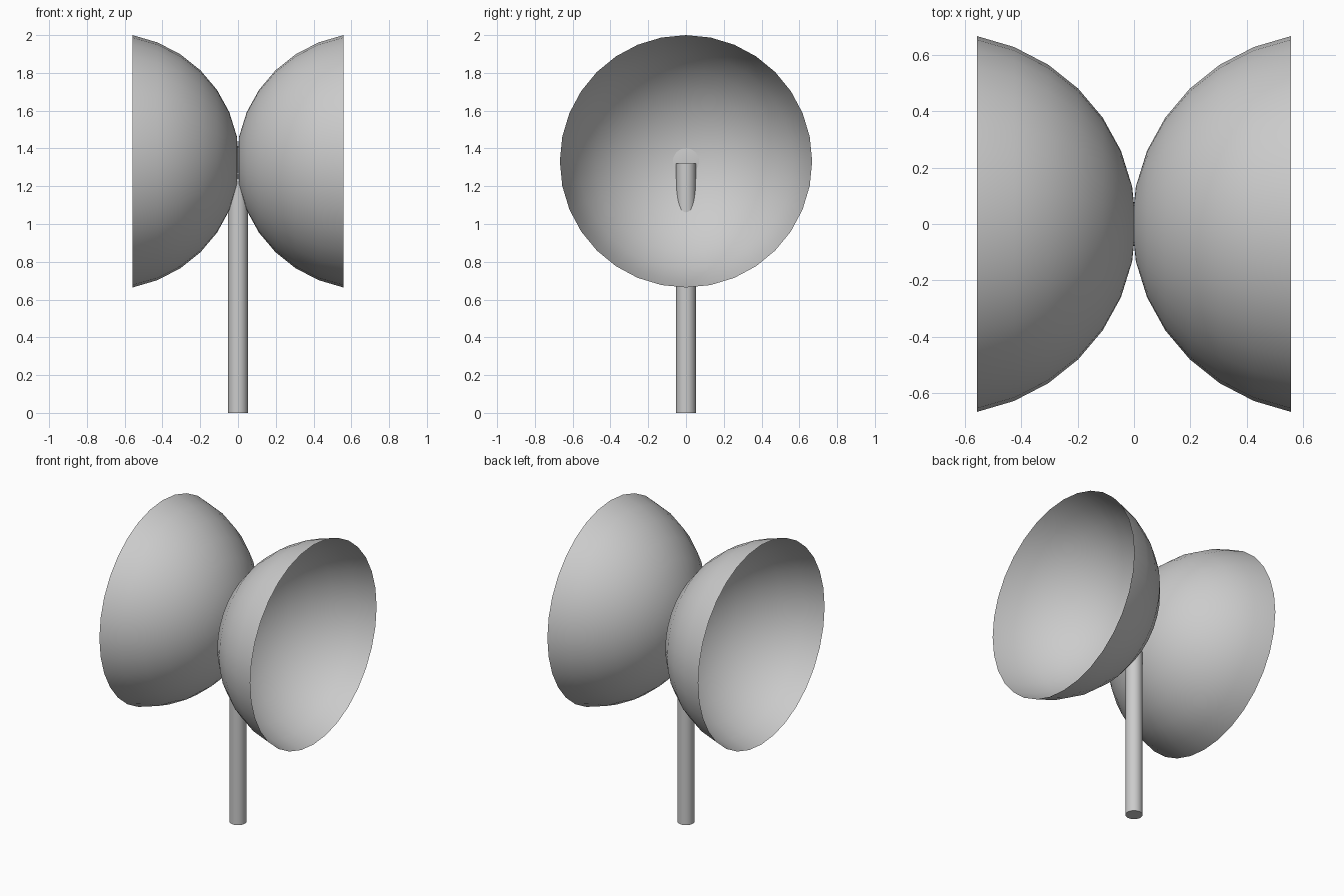
import bpy
import bmesh
import math
from mathutils import Matrix

cube = bpy.data.objects.get("Cube")
if cube:
    bpy.data.objects.remove(cube, do_unlink=True)

# Single plain grey
grey = bpy.data.materials.new("light_grey")
grey.use_nodes = True
COLOUR = (0.6, 0.6, 0.6, 1)
grey.diffuse_color = COLOUR
grey.node_tree.nodes["Principled BSDF"].inputs["Base Color"].default_value = COLOUR

CENTRE_Z = 1.332
RADIUS = 0.681       # bowl radius across the axis
DEPTH = 0.702        # bowl radius along the axis
OFFSET = 0.695       # distance of each bowl's centre from the middle
POLE_RADIUS = 0.052
POLE_TOP = 1.32


def finish(name, bm):
    bmesh.ops.recalc_face_normals(bm, faces=bm.faces)
    mesh = bpy.data.meshes.new(name)
    bm.to_mesh(mesh)
    bm.free()
    mesh.materials.append(grey)
    obj = bpy.data.objects.new(name, mesh)
    bpy.context.collection.objects.link(obj)
    bpy.ops.object.select_all(action="DESELECT")
    obj.select_set(True)
    bpy.context.view_layer.objects.active = obj
    bpy.ops.object.shade_smooth_by_angle(angle=math.radians(40))
    return obj


def bowl(name, side):
    # Thin open shell: a sphere cut one ring before its equator
    bm = bmesh.new()
    bmesh.ops.create_uvsphere(bm, u_segments=32, v_segments=16, radius=1)
    rim = math.cos(math.radians(78.75))
    cut_off = [v for v in bm.verts if v.co.z < rim - 0.01]
    bmesh.ops.delete(bm, geom=cut_off, context="VERTS")
    # Point the crown at the middle and the opening outwards
    turn = Matrix.Rotation(-side * math.pi / 2, 4, "Y")
    scale = Matrix.Diagonal((DEPTH, RADIUS, RADIUS, 1))
    place = Matrix.Translation((side * OFFSET, 0, CENTRE_Z))
    bm.transform(place @ scale @ turn)
    return finish(name, bm)


bowl("left_bowl", 1)
bowl("right_bowl", -1)

# Upright pole, ending inside the touching crowns
bm = bmesh.new()
bmesh.ops.create_cone(bm, cap_ends=True, segments=32, radius1=POLE_RADIUS,
                      radius2=POLE_RADIUS, depth=POLE_TOP,
                      matrix=Matrix.Translation((0, 0, POLE_TOP / 2)))
finish("pole", bm)
